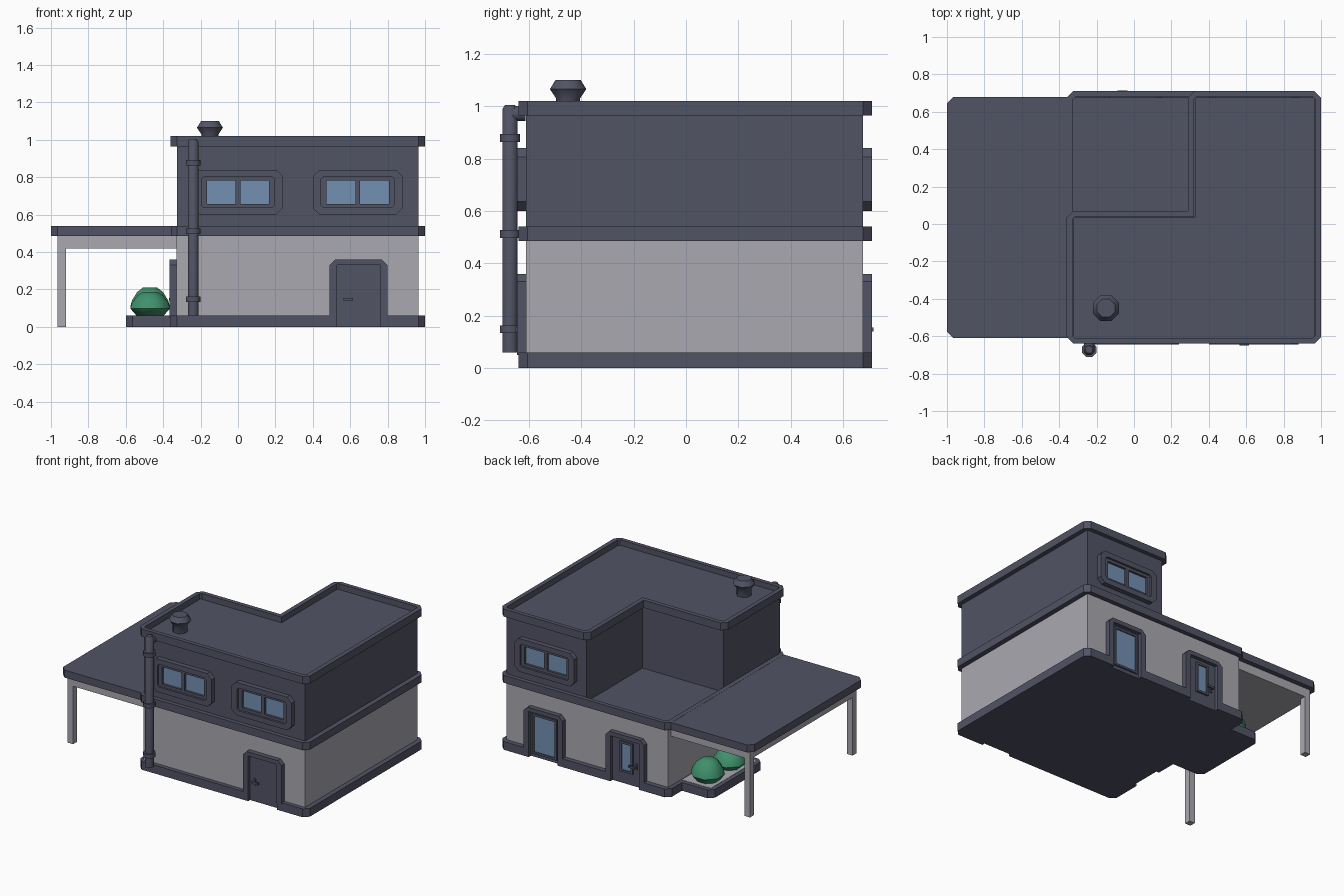
import bpy, bmesh, math
from mathutils import Matrix, Vector

if "Cube" in bpy.data.objects:
    bpy.data.objects.remove(bpy.data.objects["Cube"])


def material(name, rgb):
    m = bpy.data.materials.new(name)
    m.use_nodes = True
    m.diffuse_color = (*rgb, 1)
    m.node_tree.nodes["Principled BSDF"].inputs["Base Color"].default_value = (*rgb, 1)
    return m


SLATE = material("slate", (0.083, 0.087, 0.128))
WALL = material("pale_wall", (0.40, 0.395, 0.44))
GLASS = material("glass_blue", (0.17, 0.28, 0.45))
LEAF = material("leaf_green", (0.05, 0.28, 0.15))


def finish(name, bm, mat, matrix=None, smooth=None):
    bmesh.ops.recalc_face_normals(bm, faces=bm.faces)
    if matrix:
        bm.transform(matrix)
    mesh = bpy.data.meshes.new(name)
    bm.to_mesh(mesh)
    bm.free()
    mesh.materials.append(mat)
    ob = bpy.data.objects.new(name, mesh)
    bpy.context.collection.objects.link(ob)
    if smooth:
        bpy.ops.object.select_all(action="DESELECT")
        bpy.context.view_layer.objects.active = ob
        ob.select_set(True)
        bpy.ops.object.shade_smooth_by_angle(angle=math.radians(smooth))
    return ob


def rect(x0, x1, y0, y1):
    return [(x0, y0), (x1, y0), (x1, y1), (x0, y1)]


def ell(x0, x1, y0, y1, nx, ny):
    return [(x0, y0), (x1, y0), (x1, y1), (nx, y1), (nx, ny), (x0, ny)]


def chamfer(poly, c, only=None):
    """Cut the convex corners of a counter-clockwise outline."""
    out = []
    for i, p in enumerate(poly):
        p = Vector(p)
        a = (Vector(poly[i - 1]) - p).normalized()
        b = (Vector(poly[(i + 1) % len(poly)]) - p).normalized()
        convex = a.x * b.y - a.y * b.x < 0
        if convex and (only is None or i in only):
            out += [p + a * c, p + b * c]
        else:
            out.append(p)
    return [tuple(p) for p in out]


def prism(name, poly, z0, z1, mat, matrix=None):
    bm = bmesh.new()
    lo = [bm.verts.new((*p, z0)) for p in poly]
    hi = [bm.verts.new((*p, z1)) for p in poly]
    bm.faces.new(lo[::-1])
    bm.faces.new(hi)
    for i in range(len(poly)):
        bm.faces.new((lo[i - 1], lo[i], hi[i], hi[i - 1]))
    return finish(name, bm, mat, matrix)


def ring(name, outer, inner, z0, z1, mat, matrix=None):
    bm = bmesh.new()
    loops = [[bm.verts.new((*p, z)) for p in poly]
             for poly, z in ((outer, z0), (outer, z1), (inner, z1), (inner, z0))]
    for k in range(4):
        a, b = loops[k], loops[(k + 1) % 4]
        for i in range(len(outer)):
            bm.faces.new((a[i - 1], a[i], b[i], b[i - 1]))
    return finish(name, bm, mat, matrix)


def lathe(name, profile, mat, matrix, sides=8, smooth=50):
    bm = bmesh.new()
    rows = []
    for r, z in profile:
        angles = [2 * math.pi * (i + 0.5) / sides for i in range(sides)]
        rows.append([bm.verts.new((r * math.cos(t), r * math.sin(t), z)) for t in angles])
    for a, b in zip(rows, rows[1:]):
        for i in range(sides):
            bm.faces.new((a[i - 1], a[i], b[i], b[i - 1]))
    bm.faces.new(rows[0])
    bm.faces.new(rows[-1])
    return finish(name, bm, mat, matrix, smooth)


def facade(turn, x, y):
    """Local x runs along the wall, y goes up, z points outward."""
    return (Matrix.Translation((x, y, 0)) @ Matrix.Rotation(turn, 4, "Z")
            @ Matrix.Rotation(math.pi / 2, 4, "X"))


FRONT, BACK, SIDE = 0, math.pi, -math.pi / 2
front_y, back_y, side_x, out = -0.61, 0.675, -0.33, 0.035

# Base plate with planter bay
base = prism("base_plate", chamfer(
    [(-0.36, -0.64), (1, -0.64), (1, 0.71), (-0.36, 0.71), (-0.36, 0.56),
     (-0.6, 0.56), (-0.6, -0.03), (-0.36, -0.03)], 0.035), 0, 0.06, SLATE)

# Storeys
prism("ground_walls", rect(-0.33, 0.965, -0.61, 0.675), 0.05, 0.486, WALL)
prism("terrace_floor", rect(-0.33, 0.965, -0.61, 0.675), 0.484, 0.505, SLATE)
prism("upper_walls", ell(-0.325, 0.965, -0.61, 0.675, 0.325, 0.035), 0.5, 0.98, SLATE)
ring("middle_trim", chamfer(rect(-0.36, 1, -0.64, 0.71), 0.035),
     chamfer(rect(-0.325, 0.965, -0.605, 0.68), 0.012), 0.485, 0.54, SLATE)
ring("roof_parapet", chamfer(ell(-0.36, 1, -0.64, 0.71, 0.29, 0.07), 0.035),
     chamfer(ell(-0.328, 0.968, -0.61, 0.68, 0.322, 0.038), 0.012), 0.965, 1.02, SLATE)

# Carport
prism("carport_roof", chamfer(rect(-1, -0.326, -0.61, 0.68), 0.035, (0, 3)), 0.485, 0.539, SLATE)
prism("carport_beam", rect(-0.965, -0.32, -0.575, 0.645), 0.42, 0.487, WALL)
for label, y in (("front", -0.575), ("back", 0.6)):
    prism(f"carport_post_{label}", rect(-0.965, -0.92, y, y + 0.045), 0, 0.43, WALL)


# Windows
def window(name, turn, x, y):
    m = facade(turn, x, y)
    mid = 0.72

    def box(w, h):
        return rect(-w, w, mid - h, mid + h)
    ring(name + "_frame", chamfer(box(0.24, 0.12), 0.035),
         chamfer(box(0.195, 0.082), 0.012), -0.01, out, SLATE, m)
    ring(name + "_sash", box(0.2, 0.086), box(0.167, 0.062), -0.01, 0.02, SLATE, m)
    prism(name + "_mullion", rect(-0.013, 0.013, mid - 0.07, mid + 0.07), -0.01, 0.02, SLATE, m)
    for side, u in (("a", -0.09), ("b", 0.09)):
        prism(f"{name}_pane_{side}", rect(u - 0.08, u + 0.08, mid - 0.065, mid + 0.065),
              -0.005, 0.004, GLASS, m)


window("front_window_left", FRONT, 0.64, front_y)
window("front_window_right", FRONT, 0, front_y)
window("back_window", BACK, 0.64, back_y)


# Doors: a notch in the base, a surround, a leaf, then glass or handle
def door(name, turn, x, y, glass=None, handle=True):
    m = facade(turn, x, y)
    w, top = 0.115, 0.33
    cutter = prism(name + "_cutter", rect(-w, w, -0.1, 0.2), -0.004, 0.1, SLATE, m)
    mod = base.modifiers.new("notch", "BOOLEAN")
    mod.object, mod.solver = cutter, "EXACT"
    bpy.ops.object.select_all(action="DESELECT")
    bpy.context.view_layer.objects.active = base
    base.select_set(True)
    bpy.ops.object.modifier_apply(modifier=mod.name)
    bpy.data.objects.remove(cutter)
    arch = [(0.155, 0.05), (0.155, 0.33), (0.125, 0.36)]
    frame = arch + [(-u, v) for u, v in arch[::-1]]
    frame += [(-w, 0.05), (-w, top), (w, top), (w, 0.05)]
    prism(name + "_surround", frame, -0.01, out, SLATE, m)
    prism(name + "_leaf", rect(-w, w, 0, top + 0.005), -0.02, 0.008, SLATE, m)
    if glass:
        u, v0, v1 = glass
        prism(name + "_glass", rect(-u, u, v0, v1), 0, 0.012, GLASS, m)
        ring(name + "_glass_trim", rect(-u - 0.015, u + 0.015, v0 - 0.015, v1 + 0.015),
             rect(-u, u, v0, v1), 0, 0.02, SLATE, m)
    if handle:
        side = 1 if turn == BACK else -1
        for part, a, b, v0, v1, z0, z1 in (("plate", 0.085, 0.066, 0.122, 0.168, 0, 0.015),
                                           ("stem", 0.082, 0.069, 0.14, 0.155, 0, 0.038),
                                           ("lever", 0.082, 0.03, 0.14, 0.155, 0.028, 0.04)):
            lo, hi = sorted((side * a, side * b))
            prism(f"{name}_handle_{part}", rect(lo, hi, v0, v1), z0, z1, SLATE, m)


door("front_door", FRONT, 0.645, front_y)
door("back_door", BACK, -0.005, back_y, glass=(0.036, 0.1, 0.29))
door("patio_door", BACK, 0.65, back_y, glass=(0.082, 0.04, 0.3), handle=False)
door("carport_door", SIDE, side_x, -0.29)

# Planter soil and bushes, with a raised rim around the bed
bed = chamfer(rect(-0.57, -0.34, 0, 0.53), 0.02, (0, 3))
prism("planter_soil", bed, 0.05, 0.062, WALL)
for label, y, h in (("front", 0.17, 0.85), ("back", 0.42, 1.0)):
    lathe(f"bush_{label}", [(0.075, 0), (0.115, 0.05), (0.105, 0.085), (0.075, 0.13), (0.04, 0.155)],
          LEAF, Matrix.Translation((-0.47, y, 0.056)) @ Matrix.Diagonal((1, 1, h, 1)))

# Roof vent
lathe("roof_vent", [(0.05, 0.97), (0.05, 1.03), (0.075, 1.065), (0.052, 1.1)],
      SLATE, Matrix.Translation((-0.15, -0.45, 0)), smooth=40)

# Drainpipe with collars and an elbow into the roof
pipe = Matrix.Translation((-0.24, -0.672, 0))
lathe("drainpipe", [(0.031, 0.06), (0.031, 0.99), (0.02, 1.005)], SLATE, pipe)
for i, z in enumerate((0.148, 0.512, 0.878)):
    lathe(f"drainpipe_collar_{i}", [(0.042, z - 0.015), (0.042, z + 0.015)], SLATE, pipe)
lathe("drainpipe_elbow", [(0.031, 0), (0.031, 0.06)], SLATE,
      Matrix.Translation((-0.24, -0.672, 0.972)) @ Matrix.Rotation(-math.pi / 2, 4, "X"))
